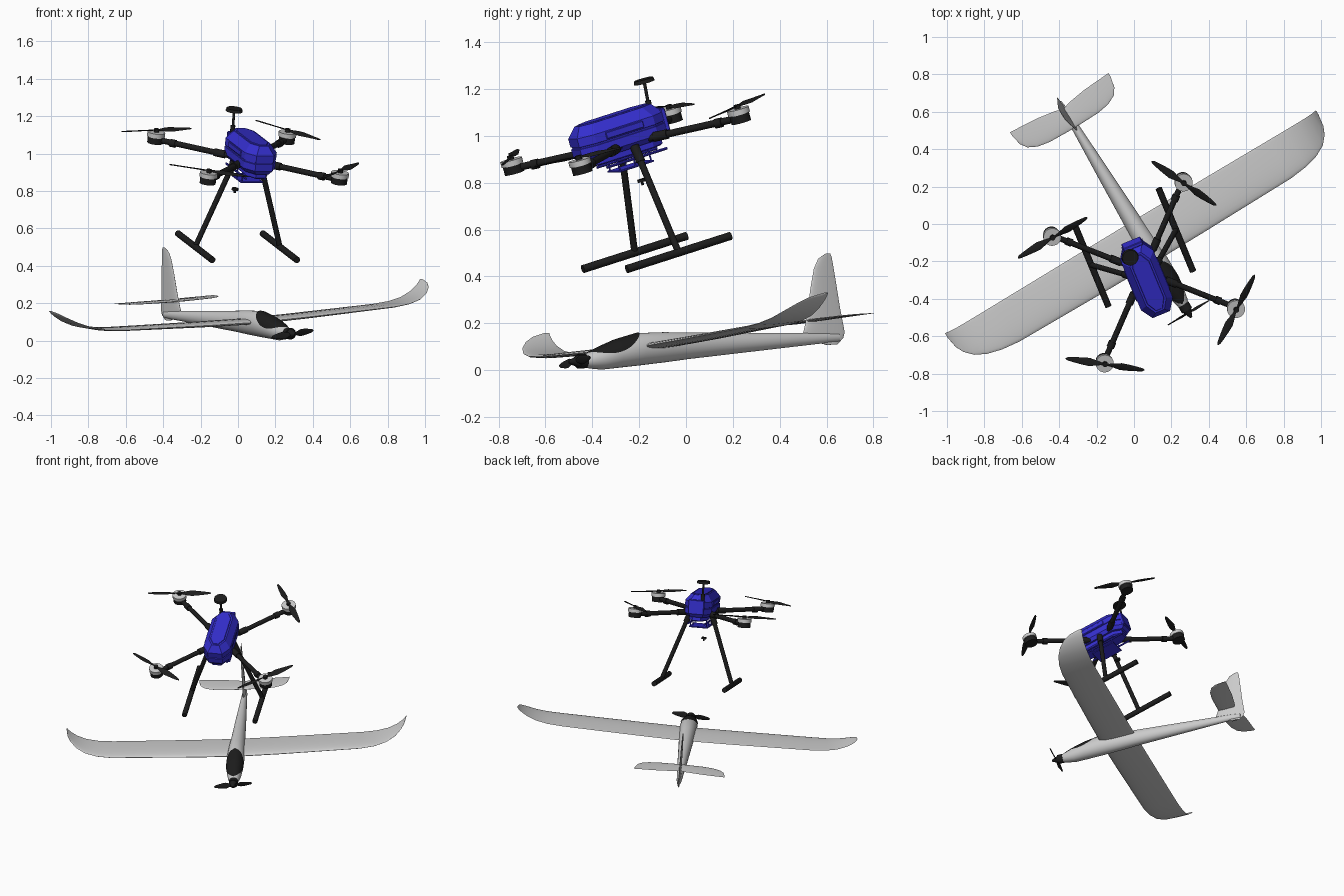
import bpy, bmesh
from math import sin, cos, pi, radians
from mathutils import Vector, Matrix

if "Cube" in bpy.data.objects:
    bpy.data.objects.remove(bpy.data.objects["Cube"])


def mat(name, col):
    m = bpy.data.materials.new(name)
    m.diffuse_color = col
    m.use_nodes = True
    m.node_tree.nodes["Principled BSDF"].inputs["Base Color"].default_value = m.diffuse_color
    return m


BLACK = mat("black", (0.012, 0.012, 0.012, 1))
BLUE = mat("blue", (0.035, 0.028, 0.62, 1))


def frame(right, back, origin):
    x = Vector(right).normalized()
    y = Vector(back)
    y = (y - x * y.dot(x)).normalized()
    m = Matrix((x, y, x.cross(y))).transposed().to_4x4()
    m.translation = origin
    return m


PLANE = frame((0.857, 0.515, 0.074), (-0.515, 0.857, 0.06), (0, 0, 0.105))
DRONE = frame((0.924, 0.383, 0.0), (-0.37, 0.885, 0.284), (0.0525, -0.2575, 0.986))


def finish(name, bm, M, material):
    bmesh.ops.recalc_face_normals(bm, faces=bm.faces)
    me = bpy.data.meshes.new(name)
    bm.to_mesh(me)
    bm.free()
    ob = bpy.data.objects.new(name, me)
    bpy.context.collection.objects.link(ob)
    ob.matrix_world = M
    if material:
        me.materials.append(material)
    return ob


def loft(name, rings, M, material=None, closed=True):
    """Skin a list of equal-length point rings."""
    bm = bmesh.new()
    vs = [[bm.verts.new(p) for p in r] for r in rings]
    n = len(rings[0])
    for a, b in zip(vs, vs[1:]):
        for i in range(n if closed else n - 1):
            j = (i + 1) % n
            bm.faces.new((a[i], a[j], b[j], b[i]))
    if closed:
        bm.faces.new(vs[0])
        bm.faces.new(vs[-1])
    return finish(name, bm, M, material)


def tube(name, a, b, r1, M, material=None, r2=None, seg=20):
    a, b = Vector(a), Vector(b)
    T = Matrix.Translation((a + b) / 2) @ (b - a).to_track_quat('Z', 'Y').to_matrix().to_4x4()
    bm = bmesh.new()
    bmesh.ops.create_cone(bm, cap_ends=True, segments=seg, radius1=r1,
                          radius2=r1 if r2 is None else r2, depth=(b - a).length, matrix=T)
    return finish(name, bm, M, material)


def box(name, c, size, M, material=None, bev=0.004):
    bm = bmesh.new()
    bmesh.ops.create_cube(bm, size=1, matrix=Matrix.Translation(c) @ Matrix.Diagonal((*size, 1)))
    bmesh.ops.bevel(bm, geom=bm.edges[:], offset=bev, segments=1, affect='EDGES')
    return finish(name, bm, M, material)


def propeller(name, R, chord, M):
    half = [(0.1, 0.35, 25), (0.25, 0.7, 24), (0.4, 1, 18), (0.6, 0.85, 13), (0.8, 0.62, 9), (0.95, 0.4, 7), (1, 0.12, 6)]
    st = [(-r, c, -p) for r, c, p in reversed(half)] + [(0, 0.4, 0)] + half
    rings = []
    for r, c, p in st:
        p, ring = radians(p), []
        for k in range(10):
            a = 2 * pi * k / 10
            y, z = chord * c / 2 * cos(a), 0.003 * sin(a)
            ring.append((r * R, y * cos(p) - z * sin(p), y * sin(p) + z * cos(p)))
        rings.append(ring)
    return loft(name, rings, M, BLACK)


# ---------- glider: fuselage (y, centre z, half width, half height) ----------
BODY = [(-0.515, -0.036, 0.026, 0.026), (-0.49, -0.035, 0.035, 0.034), (-0.43, -0.029, 0.048, 0.049),
        (-0.35, -0.015, 0.057, 0.060), (-0.235, -0.002, 0.060, 0.069), (-0.1, -0.001, 0.055, 0.064),
        (0, -0.002, 0.049, 0.057), (0.35, -0.006, 0.034, 0.039), (0.7, -0.010, 0.017, 0.021),
        (0.765, -0.012, 0.008, 0.016)]


def body_at(y):
    for a, b in zip(BODY, BODY[1:]):
        if y <= b[0]:
            t = (y - a[0]) / (b[0] - a[0])
            return [p + (q - p) * t for p, q in zip(a, b)]
    return BODY[-1]


def body_ring(y, angles, off=0.0):
    _, zc, w, h = body_at(y)
    return [((w + off) * sin(a), y, zc + (h + off) * cos(a)) for a in angles]


loft("fuselage", [body_ring(s[0], [2 * pi * k / 32 for k in range(32)]) for s in BODY], PLANE)

# canopy is an offset patch on the fuselage top
rings = []
for i in range(25):
    t = i / 24
    half = radians(82) * max(sin(pi * t), 0.0) ** 0.6 + 0.02
    rings.append(body_ring(-0.50 + 0.27 * t, [half * (k / 8 - 1) for k in range(17)], 0.003))
loft("canopy", rings, PLANE, BLACK, closed=False)

# nose motor, spinner and propeller
tube("nose_motor", (0, -0.508, -0.036), (0, -0.545, -0.036), 0.031, PLANE, BLACK)
tube("spinner", (0, -0.545, -0.036), (0, -0.59, -0.036), 0.026, PLANE, BLACK, r2=0.006)
propeller("nose_propeller", 0.13, 0.042,
          PLANE @ Matrix.Translation((0, -0.56, -0.036)) @ Matrix.Rotation(radians(90), 4, 'X')
          @ Matrix.Rotation(radians(4), 4, 'Z'))


def airfoil(le, te, t, place, n=24):
    ring = []
    for k in range(n):
        a = 2 * pi * k / n
        c = (1 - cos(a)) / 2
        ring.append(place(le + (te - le) * c, t * sin(a) * (1.1 - 0.75 * c)))
    return ring


def span(name, stations):
    """Full-span surface from half-span stations (x, le, te, z, half thickness)."""
    full = [(-s[0],) + s[1:] for s in reversed(stations)] + [s for s in stations if s[0] > 0]
    return loft(name, [airfoil(le, te, t, lambda y, h, x=x, z=z: (x, y, z + h))
                       for x, le, te, z, t in full], PLANE)


span("wing", [(0, -0.232, 0.018, 0.008, 0.019), (0.3, -0.23, 0.017, 0.013, 0.017), (0.85, -0.222, 0.015, 0.027, 0.011),
              (0.95, -0.21, 0.015, 0.035, 0.009), (1.03, -0.188, 0.016, 0.052, 0.008),
              (1.09, -0.155, 0.018, 0.078, 0.007), (1.13, -0.11, 0.022, 0.105, 0.005),
              (1.15, -0.065, 0.026, 0.124, 0.004), (1.16, 0.0, 0.028, 0.138, 0.002)])
span("tailplane", [(0, 0.61, 0.725, 0.07, 0.008), (0.04, 0.61, 0.74, 0.07, 0.008), (0.15, 0.613, 0.757, 0.07, 0.006),
                   (0.22, 0.625, 0.762, 0.07, 0.005), (0.27, 0.65, 0.765, 0.07, 0.004),
                   (0.295, 0.685, 0.767, 0.07, 0.003), (0.308, 0.745, 0.768, 0.07, 0.001)])

# fin stations (z, le, te, half thickness)
fin = [(-0.04, 0.70, 0.755, 0.008), (-0.015, 0.62, 0.785, 0.010), (0.01, 0.585, 0.795, 0.011),
       (0.05, 0.60, 0.79, 0.010), (0.12, 0.622, 0.782, 0.009), (0.21, 0.645, 0.775, 0.008),
       (0.29, 0.67, 0.768, 0.006), (0.33, 0.695, 0.764, 0.004), (0.35, 0.735, 0.758, 0.002)]
loft("fin", [airfoil(le, te, t, lambda y, h, z=z: (h, y, z)) for z, le, te, t in fin], PLANE)


# ---------- drone: hull of chamfered eight-sided rings ----------
def octagon(z, d, w=0.092, y0=-0.235, y1=0.177, cx=0.042, cy=0.065):
    w, y0, y1 = w - d, y0 + d, y1 - d
    cx, cy = cx - d * 0.3, cy - d * 0.3
    return [(-w, y0 + cy, z), (-w + cx, y0, z), (w - cx, y0, z), (w, y0 + cy, z),
            (w, y1 - cy, z), (w - cx, y1, z), (-w + cx, y1, z), (-w, y1 - cy, z)]


flat = [loft("hull", [octagon(z, d) for z, d in
                      [(-0.037, 0.016), (-0.015, 0), (0.022, 0), (0.024, 0.005), (0.03, 0.005),
                       (0.032, 0), (0.07, 0), (0.115, 0.034)]], DRONE, BLUE),
        loft("hull_lid", [octagon(z, d) for z, d in [(0.112, 0.042), (0.119, 0.046)]], DRONE, BLUE),
        loft("base_plate", [octagon(z, d) for z, d in [(-0.068, 0.038), (-0.062, 0.03), (-0.036, 0.03)]], DRONE, BLUE),
        box("rear_pack", (0, 0.178, 0.035), (0.11, 0.022, 0.10), DRONE, BLUE),
        box("tray", (0, -0.01, -0.118), (0.13, 0.17, 0.008), DRONE, BLUE, 0.002)]
for sx in (-1, 1):
    flat.append(box("hull_side_panel", (sx * 0.092, -0.03, 0.05), (0.008, 0.18, 0.03), DRONE, BLUE, 0.003))
    tube("tray_rail", (sx * 0.055, -0.14, -0.085), (sx * 0.055, 0.15, -0.085), 0.006, DRONE, BLUE, seg=10)
    for y in (-0.085, -0.01, 0.065):
        tube("tray_post", (sx * 0.055, y, -0.06), (sx * 0.055, y, -0.118), 0.004, DRONE, BLUE, seg=8)

# arms, motors and propellers
for sx, sy, ang in ((-1, 1, 8), (1, 1, -58), (1, -1, 41), (-1, -1, -32)):
    mx, my = sx * 0.38, sy * 0.382
    tube("arm", (sx * 0.04, sy * 0.04, -0.018), (mx * 1.07, my * 1.07, -0.018), 0.0155, DRONE, BLACK)
    tube("arm_clamp", (mx * 0.24, my * 0.24, -0.018), (mx * 0.36, my * 0.36, -0.018), 0.021, DRONE, BLACK)
    tube("arm_joint", (mx * 0.78, my * 0.78, -0.02), (mx * 0.84, my * 0.84, -0.02), 0.021, DRONE, BLACK)
    tube("motor_mount", (mx, my, -0.038), (mx, my, -0.002), 0.043, DRONE, BLACK, seg=28)
    tube("motor_bell", (mx, my, -0.002), (mx, my, 0.022), 0.048, DRONE, seg=28)
    tube("motor_cap", (mx, my, 0.022), (mx, my, 0.04), 0.014, DRONE, BLACK)
    propeller("rotor", 0.215, 0.044, DRONE @ Matrix.Translation((mx, my, 0.033)) @ Matrix.Rotation(radians(ang), 4, 'Z'))

# landing gear
for sx in (-1, 1):
    tube("leg", (sx * 0.075, 0, -0.03), (sx * 0.245, 0, -0.505), 0.0145, DRONE, BLACK)
    tube("leg_socket", (sx * 0.075, 0, -0.03), (sx * 0.1, 0, -0.10), 0.02, DRONE, BLACK)
    tube("skid", (sx * 0.245, -0.25, -0.505), (sx * 0.245, 0.25, -0.505), 0.0175, DRONE, BLACK)

# antenna mast and small sensor below
tube("antenna_mast", (-0.037, 0.155, 0.07), (-0.037, 0.166, 0.205), 0.007, DRONE, BLACK, seg=12)
tube("antenna_foot", (-0.037, 0.157, 0.085), (-0.037, 0.16, 0.125), 0.013, DRONE, BLACK, seg=12)
tube("antenna_disc", (-0.037, 0.166, 0.202), (-0.037, 0.166, 0.218), 0.046, DRONE, BLACK, r2=0.042, seg=28)
tube("sensor", (-0.037, 0.035, -0.2), (-0.037, 0.035, -0.188), 0.018, DRONE, BLACK)
tube("sensor_stem", (-0.037, 0.035, -0.215), (-0.037, 0.035, -0.2), 0.006, DRONE, BLACK, seg=10)

# smooth shading everywhere except the faceted hull
for ob in bpy.data.objects:
    ob.select_set(ob not in flat)
bpy.context.view_layer.objects.active = bpy.data.objects["wing"]
bpy.ops.object.shade_smooth_by_angle(angle=radians(35))
